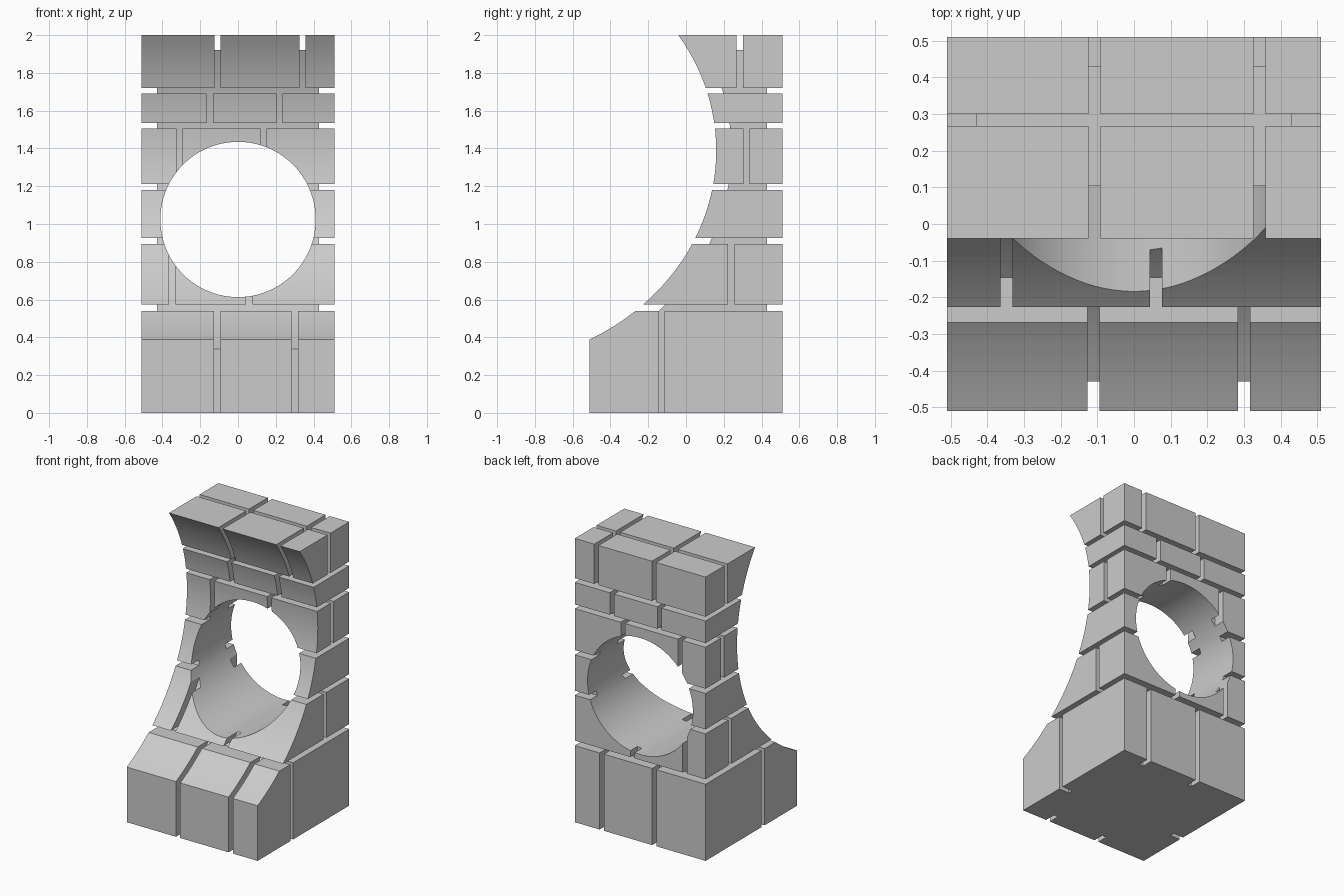
import bpy
import bmesh
from math import asin, acos, cos, sin, radians
from mathutils import Matrix

if "Cube" in bpy.data.objects:
    bpy.data.objects.remove(bpy.data.objects["Cube"], do_unlink=True)

HALF, HEIGHT, DEPTH = 0.51, 2.0, 0.08   # block half width, height, joint depth
GAP = 0.033                             # joint width

# Each course: bottom, top, joints across the front (x), joints along the side (y)
COURSES = [
    (0.0, 0.54, (-0.11, 0.30), (-0.13,)),
    (0.575, 0.895, (-0.348, 0.06), (0.24,)),
    (0.927, 1.18, (), ()),
    (1.213, 1.505, (-0.31, 0.135), (0.32,)),
    (1.535, 1.69, (-0.15, 0.22), ()),
    (1.72, HEIGHT, (-0.108, 0.342), (0.284,)),
]


def make_object(name, bm):
    bmesh.ops.recalc_face_normals(bm, faces=bm.faces)
    mesh = bpy.data.meshes.new(name)
    bm.to_mesh(mesh)
    bm.free()
    obj = bpy.data.objects.new(name, mesh)
    bpy.context.collection.objects.link(obj)
    return obj


def scooped_block(name, half, bottom, top, grow):
    """Block whose front is hollowed by an elliptical sweep, extruded along x."""
    yc, zc, a, b = -1.12, 1.389, 1.28 + grow, 1.138 + grow
    start, end = asin((top - zc) / b), -acos((-half - yc) / a)
    steps = 40
    points = [(-half, bottom), (half, bottom), (half, top)]
    for i in range(steps + 1):
        t = start + (end - start) * i / steps
        points.append((yc + a * cos(t), zc + b * sin(t)))
    bm = bmesh.new()
    face = bm.faces.new([bm.verts.new((-half, y, z)) for y, z in points])
    side = bmesh.ops.extrude_face_region(bm, geom=[face])["geom"]
    verts = [v for v in side if isinstance(v, bmesh.types.BMVert)]
    bmesh.ops.translate(bm, verts=verts, vec=(2 * half, 0, 0))
    return make_object(name, bm)


def add_box(bm, x, y, z):
    """Box from three (low, high) ranges."""
    mid = [sum(r) / 2 for r in (x, y, z)]
    size = [r[1] - r[0] for r in (x, y, z)]
    matrix = Matrix.Translation(mid) @ Matrix.Diagonal((*size, 1))
    bmesh.ops.create_cube(bm, size=1, matrix=matrix)


def cut(target, cutter):
    """Subtract the cutter from the target, then remove the cutter."""
    mod = target.modifiers.new("cut", 'BOOLEAN')
    mod.operation, mod.object = 'DIFFERENCE', cutter
    mod.solver, mod.use_self = 'EXACT', True
    bpy.context.view_layer.update()
    graph = bpy.context.evaluated_depsgraph_get()
    mesh = bpy.data.meshes.new_from_object(target.evaluated_get(graph))
    target.modifiers.clear()
    target.data = mesh
    bpy.data.objects.remove(cutter, do_unlink=True)


# Stone block and the inner core that limits the joint depth
wall = scooped_block("brick_wall", HALF, 0.0, HEIGHT, 0.0)
core = scooped_block("joint_core", HALF - DEPTH, -0.2, HEIGHT - DEPTH, DEPTH)

# Slabs for all joints, kept outside the core
bm = bmesh.new()
WIDE = (-0.7, 0.7)
for i, (low, high, front_joints, side_joints) in enumerate(COURSES):
    if i + 1 < len(COURSES):
        add_box(bm, WIDE, WIDE, (high, COURSES[i + 1][0]))
    span = (low - 0.015, high + 0.015)
    for x in front_joints:
        add_box(bm, (x - GAP / 2, x + GAP / 2), (-0.69, 0.69), span)
    for y in side_joints:
        add_box(bm, (-0.69, 0.69), (y - GAP / 2, y + GAP / 2), span)
joints = make_object("joint_slabs", bm)
cut(joints, core)
cut(wall, joints)

# Round opening from front to back
bm = bmesh.new()
bmesh.ops.create_cone(
    bm, cap_ends=True, segments=96, radius1=0.411, radius2=0.411, depth=2,
    matrix=Matrix.Translation((0, 0, 1.024)) @ Matrix.Rotation(radians(90), 4, 'X'))
cut(wall, make_object("opening_cutter", bm))

# Plain grey stone
stone = bpy.data.materials.new("grey_stone")
stone.use_nodes = True
colour = (0.6, 0.6, 0.6, 1)
stone.diffuse_color = colour
stone.node_tree.nodes["Principled BSDF"].inputs["Base Color"].default_value = colour
wall.data.materials.clear()
wall.data.materials.append(stone)

# Smooth curves, sharp brick edges
bpy.ops.object.select_all(action='DESELECT')
wall.select_set(True)
bpy.context.view_layer.objects.active = wall
bpy.ops.object.shade_smooth_by_angle(angle=radians(20))
